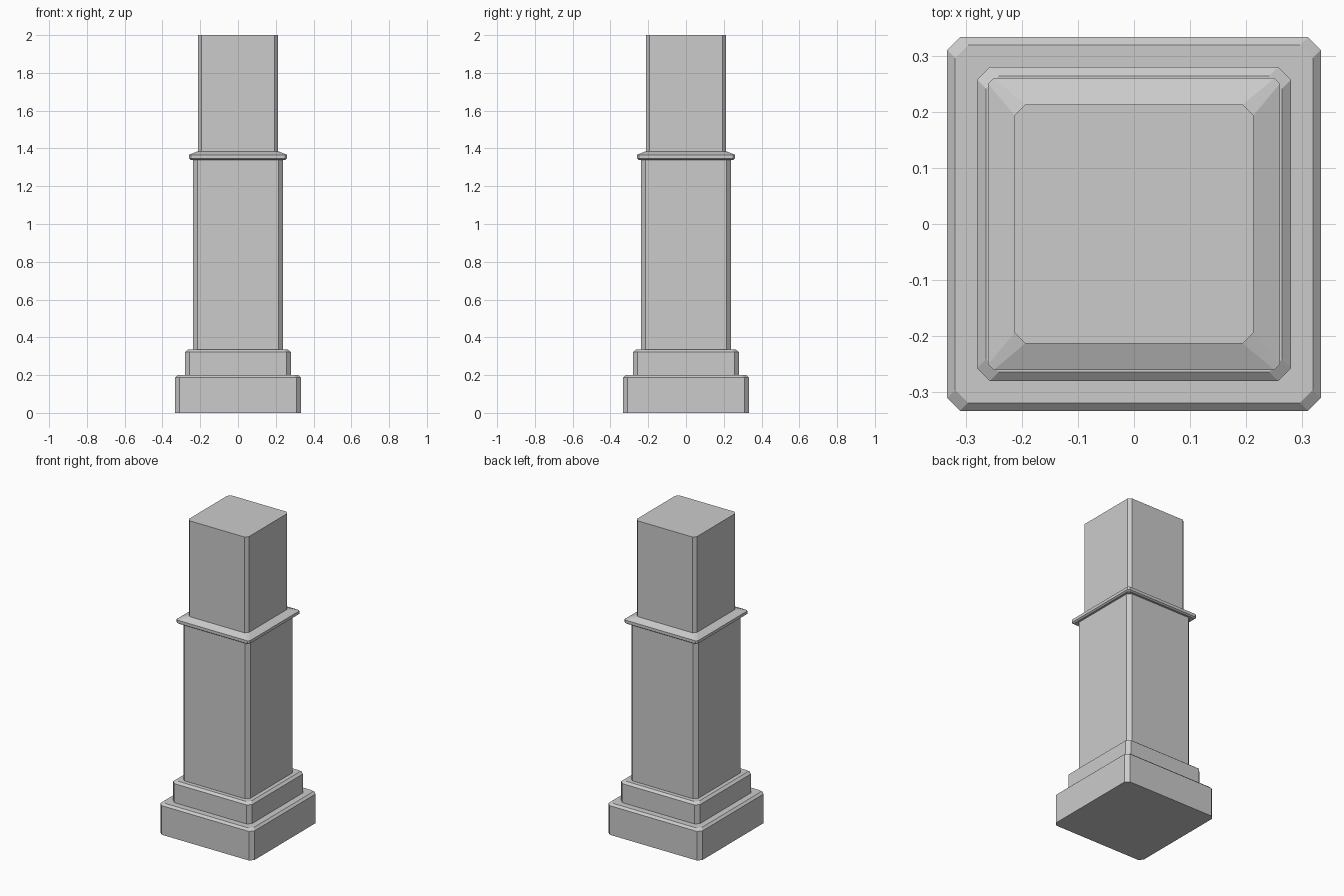
import bpy
import bmesh

cube = bpy.data.objects.get("Cube")
if cube:
    bpy.data.objects.remove(cube, do_unlink=True)

stone = bpy.data.materials.new("grey stone")
stone.use_nodes = True
grey = (0.6, 0.6, 0.6, 1)
stone.diffuse_color = grey
stone.node_tree.nodes["Principled BSDF"].inputs["Base Color"].default_value = grey


def ring(bm, half, cut, z):
    """Square outline with its four corners cut off."""
    a, b = half, half - cut
    outline = [(a, -b), (a, b), (b, a), (-b, a), (-a, b), (-a, -b), (-b, -a), (b, -a)]
    return [bm.verts.new((x, y, z)) for x, y in outline]


def block(name, levels):
    """Closed block lofted through (half width, corner cut, height) levels."""
    bm = bmesh.new()
    rings = [ring(bm, *level) for level in levels]
    for low, high in zip(rings, rings[1:]):
        for i in range(8):
            j = (i + 1) % 8
            bm.faces.new((low[i], low[j], high[j], high[i]))
    bm.faces.new(rings[0][::-1])
    bm.faces.new(rings[-1])
    mesh = bpy.data.meshes.new(name)
    bm.to_mesh(mesh)
    bm.free()
    mesh.materials.append(stone)
    bpy.context.collection.objects.link(bpy.data.objects.new(name, mesh))


# Stepped base
block("plinth", [(0.333, 0.023, 0), (0.333, 0.023, 0.187), (0.319, 0.023, 0.2)])
block("base_step", [(0.28, 0.023, 0.2), (0.28, 0.023, 0.322), (0.264, 0.023, 0.335)])

# Shaft, collar and upper post
block("shaft", [(0.238, 0.023, 0.335), (0.238, 0.023, 1.345)])
block("collar", [(0.25, 0.008, 1.34), (0.26, 0.01, 1.347),
                 (0.26, 0.01, 1.366), (0.213, 0.019, 1.385)])
block("upper_post", [(0.213, 0.019, 1.385), (0.213, 0.019, 2)])
